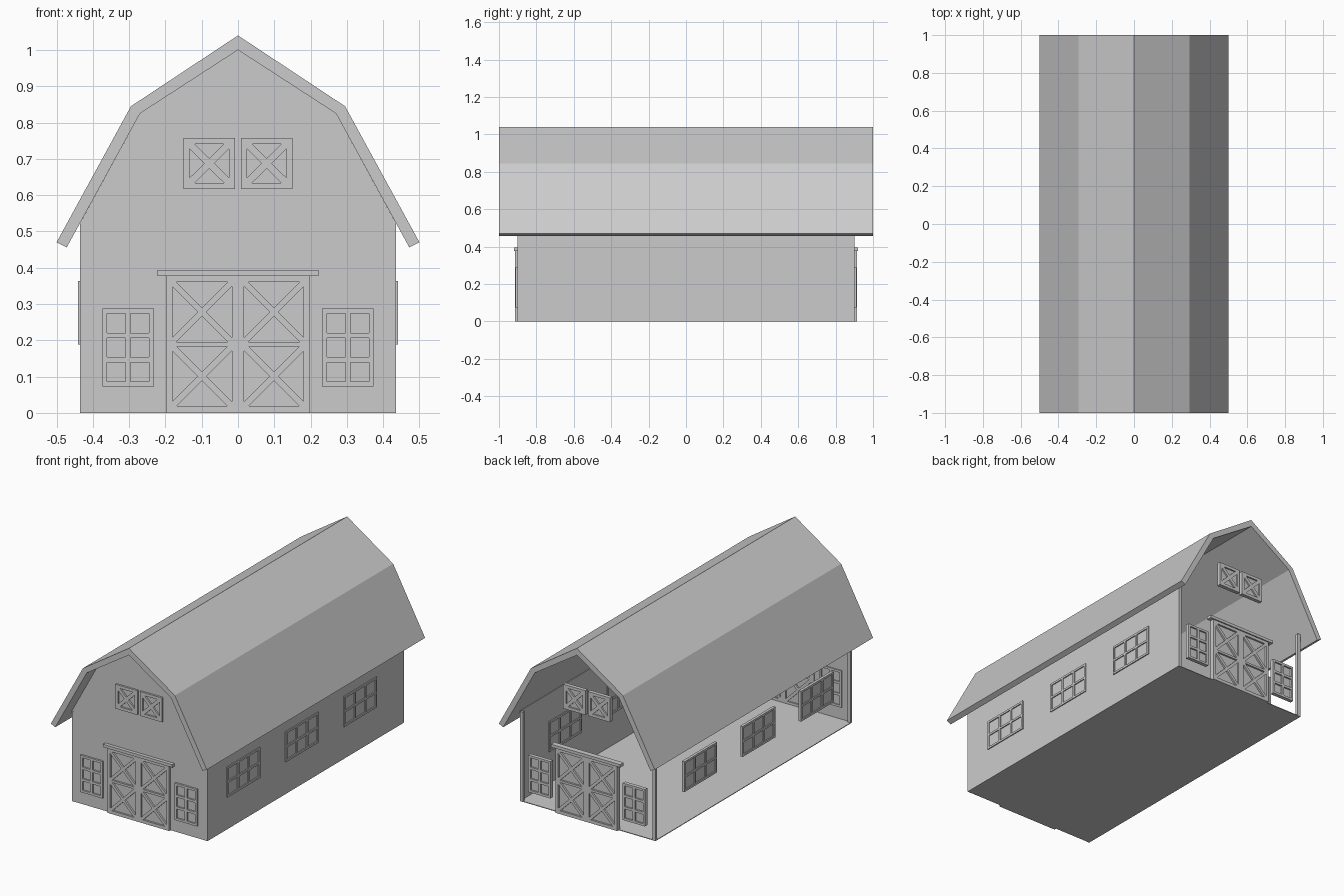
import bpy, bmesh
from math import radians

if "Cube" in bpy.data.objects:
    bpy.data.objects.remove(bpy.data.objects["Cube"])

SIDES = {'front': 0, 'right': 90, 'back': 180, 'left': -90}


def plate(name, outline, w0, w1, side='front', holes=()):
    """Flat outline with holes, standing on one side, thick from w0 to w1 outwards."""
    cu = bpy.data.curves.new(name, 'CURVE')
    cu.dimensions, cu.fill_mode, cu.extrude = '2D', 'BOTH', (w1 - w0) / 2
    for pts in [outline, *holes]:
        sp = cu.splines.new('POLY')
        sp.points.add(len(pts) - 1)
        for p, (u, v) in zip(sp.points, pts):
            p.co = (u, v, 0, 1)
        sp.use_cyclic_u = True
    tmp = bpy.data.objects.new(name + '_outline', cu)
    bpy.context.collection.objects.link(tmp)
    dg = bpy.context.evaluated_depsgraph_get()
    me = bpy.data.meshes.new_from_object(tmp.evaluated_get(dg))
    bpy.data.objects.remove(tmp)
    bm = bmesh.new()
    bm.from_mesh(me)
    bmesh.ops.translate(bm, verts=bm.verts, vec=(0, 0, (w0 + w1) / 2))
    bmesh.ops.remove_doubles(bm, verts=bm.verts, dist=1e-5)
    bmesh.ops.recalc_face_normals(bm, faces=bm.faces)
    for f in bm.faces:
        f.smooth = False
    bm.to_mesh(me)
    bm.free()
    ob = bpy.data.objects.new(name, me)
    ob.rotation_euler = (radians(90), 0, radians(SIDES[side]))
    bpy.context.collection.objects.link(ob)
    return ob


def rect(u0, u1, v0, v1):
    return [(u0, v0), (u1, v0), (u1, v1), (u0, v1)]


def cross_holes(u0, u1, v0, v1, b=0.012):
    """Four triangles that leave a diagonal cross in a rectangle."""
    cu, cv = (u0 + u1) / 2, (v0 + v1) / 2
    return [[(u0 + b, v1), (u1 - b, v1), (cu, cv + b)],
            [(u0 + b, v0), (u1 - b, v0), (cu, cv - b)],
            [(u0, v0 + b), (u0, v1 - b), (cu - b, cv)],
            [(u1, v0 + b), (u1, v1 - b), (cu + b, cv)]]


def grid_holes(u0, u1, v0, v1, cols, rows, edge, bar):
    """Rectangular panes inside a window frame."""
    pw = (u1 - u0 - 2 * edge - (cols - 1) * bar) / cols
    ph = (v1 - v0 - 2 * edge - (rows - 1) * bar) / rows
    out = []
    for i in range(cols):
        for j in range(rows):
            a, b = u0 + edge + i * (pw + bar), v0 + edge + j * (ph + bar)
            out.append(rect(a, a + pw, b, b + ph))
    return out


def framed(name, r, w0, w1, side, holes):
    """Pierced frame with a recessed slab behind its openings."""
    plate(name + '_frame', rect(*r), w0, w1, side, holes)
    m, e = (w0 + w1) / 2, 0.006
    plate(name + '_panel', rect(r[0] + e, r[1] - e, r[2] + e, r[3] - e), m - 0.002, m + 0.002, side)


# Gambrel roof
outer = [(0.5, 0.47), (0.295, 0.845), (0, 1.04), (-0.295, 0.845), (-0.5, 0.47)]
inner = [(-0.472, 0.456), (-0.27, 0.825), (0, 1.0), (0.27, 0.825), (0.472, 0.456)]
plate('roof', outer + inner, -1, 1)

# Floor, front wall, front gable and right wall (back and left stay open)
plate('floor', rect(-0.435, 0.435, 0, 0.004), -0.9, 0.9)
plate('front_wall', rect(-0.435, 0.435, 0, 0.525), 0.895, 0.9)
plate('front_gable', [(-0.434, 0.525), (0.434, 0.525)] + inner[3:0:-1], 0.895, 0.9)
plate('right_wall', rect(-0.9, 0.9, 0, 0.525), 0.43, 0.435, 'right')

# Corner posts
for x in (-0.435, 0.415):
    for side in ('front', 'back'):
        plate(side + '_corner_post', rect(x, x + 0.02, 0, 0.52), 0.885, 0.901, side)

# Doors and windows on both gable ends
for side in ('front', 'back'):
    holes = []
    for u in (-0.181, 0.017):
        for v in (0.019, 0.196):
            holes += cross_holes(u, u + 0.164, v, v + 0.164)
    framed(side + '_barn_doors', (-0.198, 0.198, 0, 0.377), 0.888, 0.913, side, holes)
    plate(side + '_door_rail', rect(-0.222, 0.222, 0.377, 0.394), 0.888, 0.92, side)
    for s in (-1, 1):
        u0, u1 = sorted((s * 0.232, s * 0.374))
        r = (u0, u1, 0.073, 0.287)
        framed(side + '_window', r, 0.889, 0.911, side, grid_holes(*r, 2, 3, 0.013, 0.014))
        u0, u1 = sorted((s * 0.008, s * 0.15))
        framed(side + '_loft_hatch', (u0, u1, 0.617, 0.758), 0.889, 0.911, side,
               cross_holes(u0 + 0.017, u1 - 0.017, 0.634, 0.741, 0.014))

# Three windows along each long side
for side, s in (('right', 1), ('left', -1)):
    for y in (-0.575, -0.04, 0.495):
        r = (s * y - 0.15, s * y + 0.15, 0.188, 0.364)
        framed(side + '_window', r, 0.425, 0.441, side, grid_holes(*r, 3, 2, 0.012, 0.012))
